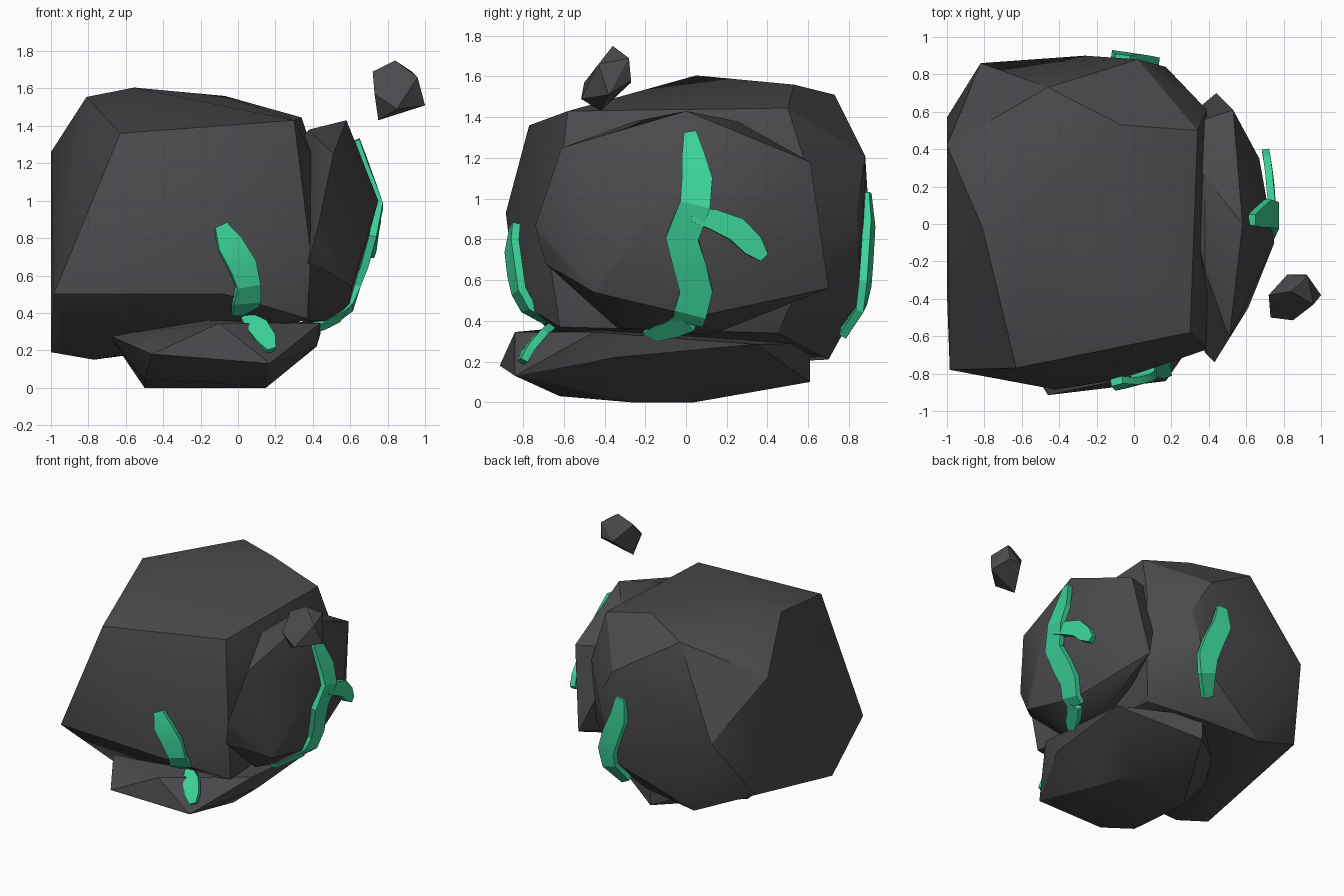
import bpy, bmesh, math
from mathutils import Vector

if "Cube" in bpy.data.objects:
    bpy.data.objects.remove(bpy.data.objects["Cube"])


def make_material(name, rgb):
    mat = bpy.data.materials.new(name)
    mat.use_nodes = True
    colour = (*rgb, 1.0)
    mat.diffuse_color = colour
    bsdf = mat.node_tree.nodes["Principled BSDF"]
    bsdf.inputs["Base Color"].default_value = colour
    bsdf.inputs["Roughness"].default_value = 0.8
    return mat


stone = make_material("dark grey stone", (0.07, 0.07, 0.075))
green = make_material("glowing green", (0.045, 0.65, 0.32))


def add_object(name, bm, mat, angle):
    bmesh.ops.recalc_face_normals(bm, faces=bm.faces[:])
    mesh = bpy.data.meshes.new(name)
    bm.to_mesh(mesh)
    bm.free()
    mesh.materials.append(mat)
    obj = bpy.data.objects.new(name, mesh)
    bpy.context.collection.objects.link(obj)
    bpy.ops.object.select_all(action="DESELECT")
    obj.select_set(True)
    bpy.context.view_layer.objects.active = obj
    bpy.ops.object.shade_smooth_by_angle(angle=math.radians(angle))
    return obj


def rock(name, corners):
    """Faceted stone: the convex hull of a few corner points."""
    bm = bmesh.new()
    for co in corners:
        bm.verts.new(co)
    bmesh.ops.convex_hull(bm, input=bm.verts[:])
    loose = [v for v in bm.verts if not v.link_faces]
    bmesh.ops.delete(bm, geom=loose, context="VERTS")
    return add_object(name, bm, stone, 28)


def vein(name, path, normal, depth=0.04):
    """Ribbon through (x, y, z, half width) points, facing along normal."""
    bm = bmesh.new()
    normal = Vector(normal).normalized()
    pts = [Vector(p[:3]) for p in path]
    rings = []
    for i, p in enumerate(pts):
        tangent = pts[min(i + 1, len(pts) - 1)] - pts[max(i - 1, 0)]
        side = tangent.cross(normal).normalized()
        out = side.cross(tangent).normalized()
        if out.dot(normal) < 0:
            out = -out
        s, d = side * path[i][3], out * depth
        rings.append([bm.verts.new(q) for q in (p - s, p + s, p + s - d, p - s - d)])
    for a, b in zip(rings, rings[1:]):
        for k in range(4):
            n = (k + 1) % 4
            bm.faces.new((a[k], a[n], b[n], b[k]))
    bm.faces.new(rings[0])
    bm.faces.new(rings[-1][::-1])
    return add_object(name, bm, green, 20)


# Large boulder
rock("main_boulder", [
    # top
    (-0.63, -0.77, 1.36), (0.30, -0.58, 1.43), (0.34, 0.50, 1.445),
    (-0.81, -0.02, 1.555), (-0.555, 0.05, 1.605), (-0.07, 0.53, 1.56),
    (-0.46, 0.73, 1.51),
    # middle
    (-1.0, 0.42, 1.26), (-0.82, 0.86, 0.86), (0.02, 0.88, 1.21),
    (-0.26, 0.90, 0.90), (0.17, 0.84, 0.95), (0.39, 0.61, 1.10),
    (-0.42, -0.885, 0.93), (0.39, -0.67, 0.71), (0.42, -0.30, 1.20),
    # lower
    (-0.985, -0.78, 0.50), (-0.07, -0.83, 0.50), (0.37, -0.62, 0.37),
    (-1.0, 0.57, 0.40), (-1.0, -0.376, 0.19), (-0.56, 0.70, 0.21),
    (0.03, 0.86, 0.50), (0.37, 0.58, 0.62), (0.25, 0.45, 0.34),
    (-0.77, -0.45, 0.15), (-0.10, 0.64, 0.24), (0.20, -0.40, 0.30),
])

# Leaning side stone, with its lower front corner cut away
rock("side_boulder", [
    (0.58, 0.0, 1.43), (0.51, -0.61, 1.25), (0.43, -0.74, 0.87),
    (0.45, -0.68, 0.77), (0.61, -0.45, 0.54), (0.75, -0.10, 1.0),
    (0.67, 0.35, 0.85), (0.53, 0.61, 1.18), (0.44, 0.70, 0.56),
    (0.59, 0.05, 0.42), (0.38, -0.69, 0.68), (0.38, -0.33, 0.36),
    (0.47, -0.20, 0.36), (0.42, 0.12, 0.33), (0.38, 0.25, 1.38),
    (0.38, -0.25, 1.38), (0.20, 0.50, 1.20), (0.20, 0.0, 0.40),
])

# Flat stone underneath
rock("base_stone", [
    (-0.46, -0.915, 0.18), (0.17, -0.84, 0.13), (-0.10, -0.84, 0.345),
    (0.44, -0.45, 0.345), (0.42, -0.35, 0.22), (0.44, 0.34, 0.285),
    (-0.69, -0.55, 0.28), (-0.69, 0.10, 0.28), (-0.27, -0.35, 0.39),
    (-0.12, 0.61, 0.29), (-0.12, 0.61, 0.10), (-0.50, -0.59, 0.04),
    (-0.50, -0.05, 0.0), (0.15, -0.27, 0.0), (-0.17, -0.62, 0.03),
    (0.05, 0.04, 0.0),
])

# Small hovering fragment
rock("floating_fragment", [
    (0.84, -0.36, 1.75), (0.72, -0.38, 1.69), (0.93, -0.28, 1.69),
    (0.92, -0.27, 1.58), (0.82, -0.27, 1.57), (1.0, -0.38, 1.51),
    (0.96, -0.43, 1.66), (0.75, -0.42, 1.43), (0.85, -0.515, 1.49),
    (0.73, -0.50, 1.57),
])

# Green vein on the front, with the drop that runs onto the base
vein("front_vein", [
    (-0.09, -0.86, 0.87, 0.035), (-0.04, -0.875, 0.77, 0.07),
    (0.03, -0.86, 0.65, 0.075), (0.06, -0.84, 0.54, 0.065),
    (0.05, -0.79, 0.45, 0.075), (0.03, -0.68, 0.39, 0.06),
], (0.27, -1, 0))
vein("front_vein_tip", [
    (0.04, -0.67, 0.39, 0.03), (0.10, -0.73, 0.34, 0.06),
    (0.15, -0.79, 0.27, 0.055), (0.18, -0.82, 0.21, 0.025),
], (0.1, -0.8, 0.6))

# Green vein on the side stone, with its branch and curled end
vein("side_vein", [
    (0.65, 0.02, 1.33, 0.03), (0.69, 0.035, 1.22, 0.055),
    (0.735, 0.055, 1.10, 0.075), (0.775, 0.045, 0.97, 0.075),
    (0.74, -0.02, 0.80, 0.08), (0.695, 0.02, 0.66, 0.08),
    (0.655, 0.05, 0.54, 0.08), (0.615, 0.02, 0.43, 0.08),
    (0.56, 0.01, 0.385, 0.075),
], (1, 0, 0))
vein("side_vein_branch", [
    (0.765, 0.03, 0.92, 0.03), (0.755, 0.13, 0.90, 0.05),
    (0.745, 0.25, 0.85, 0.06), (0.735, 0.33, 0.77, 0.055),
    (0.725, 0.385, 0.71, 0.025),
], (1, 0.15, 0))
vein("side_vein_tip", [
    (0.57, 0.0, 0.39, 0.06), (0.51, -0.07, 0.355, 0.05),
    (0.47, -0.14, 0.335, 0.045), (0.43, -0.20, 0.32, 0.025),
], (0.75, -0.2, -0.65))

# Green vein on the back
vein("back_vein", [
    (-0.06, 0.905, 1.03, 0.04), (-0.05, 0.92, 0.88, 0.07),
    (0.02, 0.91, 0.72, 0.075), (0.065, 0.90, 0.58, 0.075),
    (0.05, 0.88, 0.46, 0.065), (-0.03, 0.79, 0.33, 0.04),
], (0.15, 1, 0))
